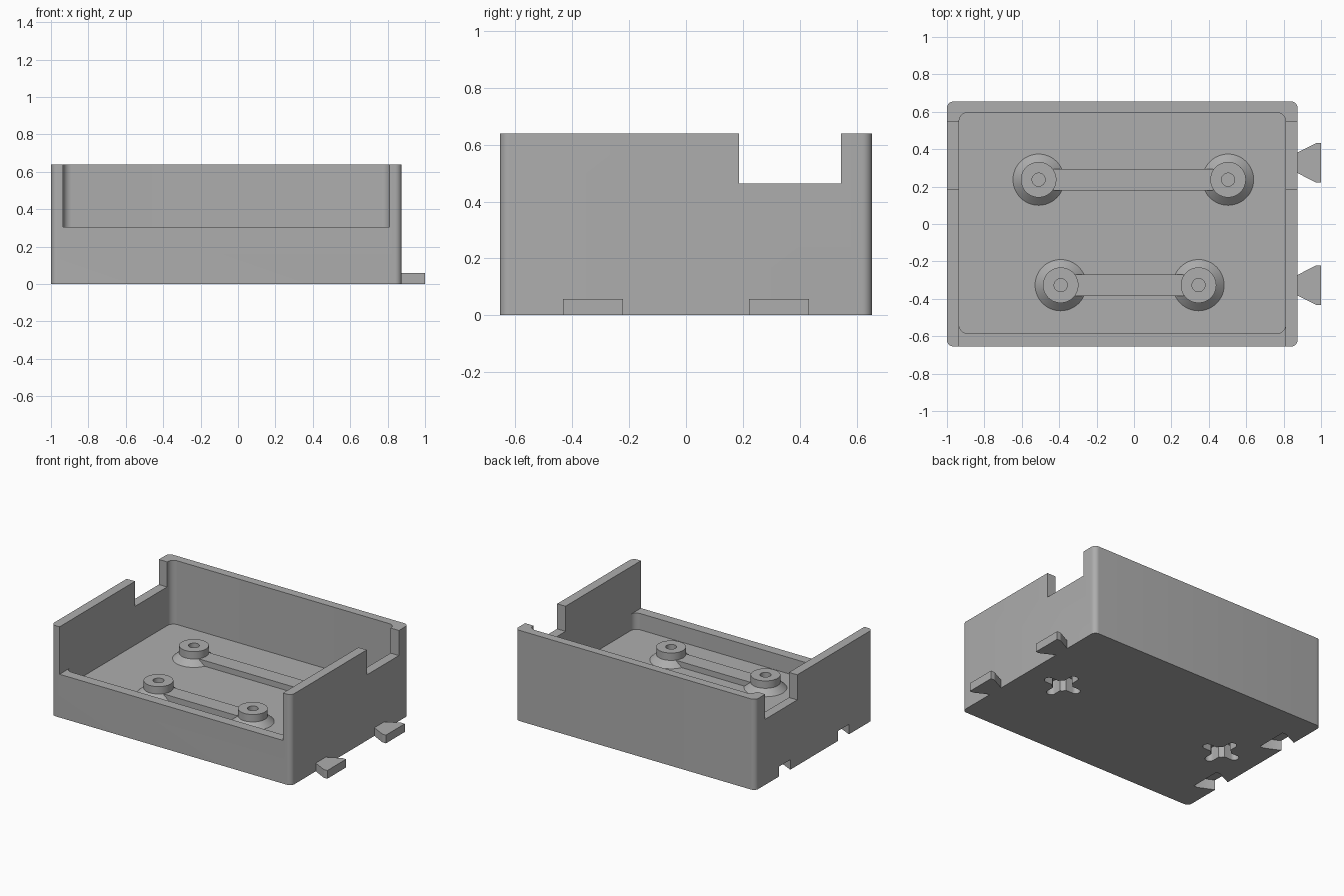
import bpy, bmesh, math

cube = bpy.data.objects.get("Cube")
if cube:
    bpy.data.objects.remove(cube, do_unlink=True)

grey = bpy.data.materials.new("plain grey")
grey.use_nodes = True
grey.diffuse_color = (0.42, 0.42, 0.42, 1)
grey.node_tree.nodes["Principled BSDF"].inputs["Base Color"].default_value = (0.42, 0.42, 0.42, 1)

LEFT, RIGHT, DEPTH, HEIGHT = -1.0, 0.875, 0.655, 0.64
FLOOR = 0.19


def add_object(name, bm):
    bmesh.ops.recalc_face_normals(bm, faces=bm.faces)
    mesh = bpy.data.meshes.new(name)
    bm.to_mesh(mesh)
    bm.free()
    mesh.materials.append(grey)
    ob = bpy.data.objects.new(name, mesh)
    bpy.context.scene.collection.objects.link(ob)
    return ob


def prism(name, outline, z0, z1):
    bm = bmesh.new()
    face = bm.faces.new([bm.verts.new((x, y, z0)) for x, y in outline])
    top = bmesh.ops.extrude_face_region(bm, geom=[face])["geom"]
    bmesh.ops.translate(bm, vec=(0, 0, z1 - z0),
                        verts=[v for v in top if isinstance(v, bmesh.types.BMVert)])
    return add_object(name, bm)


def rounded(x0, x1, y0, y1, r, steps=8):
    centres = [(x1 - r, y1 - r), (x0 + r, y1 - r), (x0 + r, y0 + r), (x1 - r, y0 + r)]
    return [(cx + r * math.cos(a), cy + r * math.sin(a))
            for k, (cx, cy) in enumerate(centres)
            for a in [(k + i / steps) * math.pi / 2 for i in range(steps + 1)]]


def rect(x0, x1, y0, y1):
    return [(x0, y0), (x1, y0), (x1, y1), (x0, y1)]


def dovetail(x, y, root, reach, neck, wide):
    # narrow neck that flares outwards and ends in a short straight tip
    half = [(x - root, neck), (x, neck), (x + reach * 0.78, wide), (x + reach, wide)]
    return [(px, y - w) for px, w in half] + [(px, y + w) for px, w in reversed(half)]


def cut(target, cutter):
    mod = target.modifiers.new("cut", "BOOLEAN")
    mod.operation, mod.solver, mod.object = "DIFFERENCE", "EXACT", cutter
    cutter.hide_render = True
    graph = bpy.context.evaluated_depsgraph_get()
    mesh = bpy.data.meshes.new_from_object(target.evaluated_get(graph))
    target.modifiers.clear()
    target.data = mesh
    bpy.data.objects.remove(cutter, do_unlink=True)


def smooth(ob):
    bpy.ops.object.select_all(action="DESELECT")
    ob.select_set(True)
    bpy.context.view_layer.objects.active = ob
    bpy.ops.object.shade_smooth_by_angle(angle=math.radians(30))


# Open tray with a low front wall and notched sides
tray = prism("tray", rounded(LEFT, RIGHT, -DEPTH, DEPTH, 0.035), 0, HEIGHT)
cut(tray, prism("cavity", rounded(-0.935, 0.81, -0.585, 0.595, 0.045), FLOOR, 1))
cut(tray, prism("front_opening", rect(-0.935, 0.81, -1, -0.53), 0.305, 1))
cut(tray, prism("side_notches", rect(-1.2, 1.2, 0.187, 0.545), 0.463, 1))

# Dovetail tabs on one side, matching sockets on the other
for i, y in enumerate((-0.327, 0.327)):
    prism(f"dovetail_tab_{i + 1}", dovetail(RIGHT, y, 0.02, 0.125, 0.055, 0.105), 0, 0.058)
    cut(tray, prism("socket", dovetail(LEFT, y, 0.05, 0.135, 0.062, 0.112), -0.1, 0.07))

# Cross-shaped hanging slots in the underside
for x in (-0.72, 0.595):
    for outline in (rounded(x - 0.14, x + 0.14, -0.03, 0.03, 0.029),
                    rounded(x - 0.03, x + 0.03, -0.14, 0.14, 0.029),
                    rounded(x - 0.065, x + 0.065, -0.065, 0.065, 0.064)):
        cut(tray, prism("cross_slot", outline, -0.1, 0.1))
smooth(tray)


# Flared mounting posts with screw holes, joined in pairs by low ribs
def post(name, x, y):
    profile = [(0.137, 0), (0.095, 0.04), (0.095, 0.092), (0.035, 0.092), (0.035, 0.005), (0, 0.005)]
    bm = bmesh.new()
    verts = [bm.verts.new((x + r, y, FLOOR + z)) for r, z in profile]
    edges = [bm.edges.new(pair) for pair in zip(verts, verts[1:])]
    bmesh.ops.spin(bm, geom=verts + edges, cent=(x, y, 0), axis=(0, 0, 1),
                   angle=math.tau, steps=48)
    bmesh.ops.remove_doubles(bm, verts=bm.verts, dist=0.0005)
    smooth(add_object(name, bm))


for row, y, x0, x1 in (("front", -0.327, -0.392, 0.345), ("back", 0.237, -0.51, 0.503)):
    post(row + "_post_right", x0, y)
    post(row + "_post_left", x1, y)
    prism(row + "_rib", rect(x0 + 0.08, x1 - 0.08, y - 0.058, y + 0.058), FLOOR - 0.01, FLOOR + 0.04)
